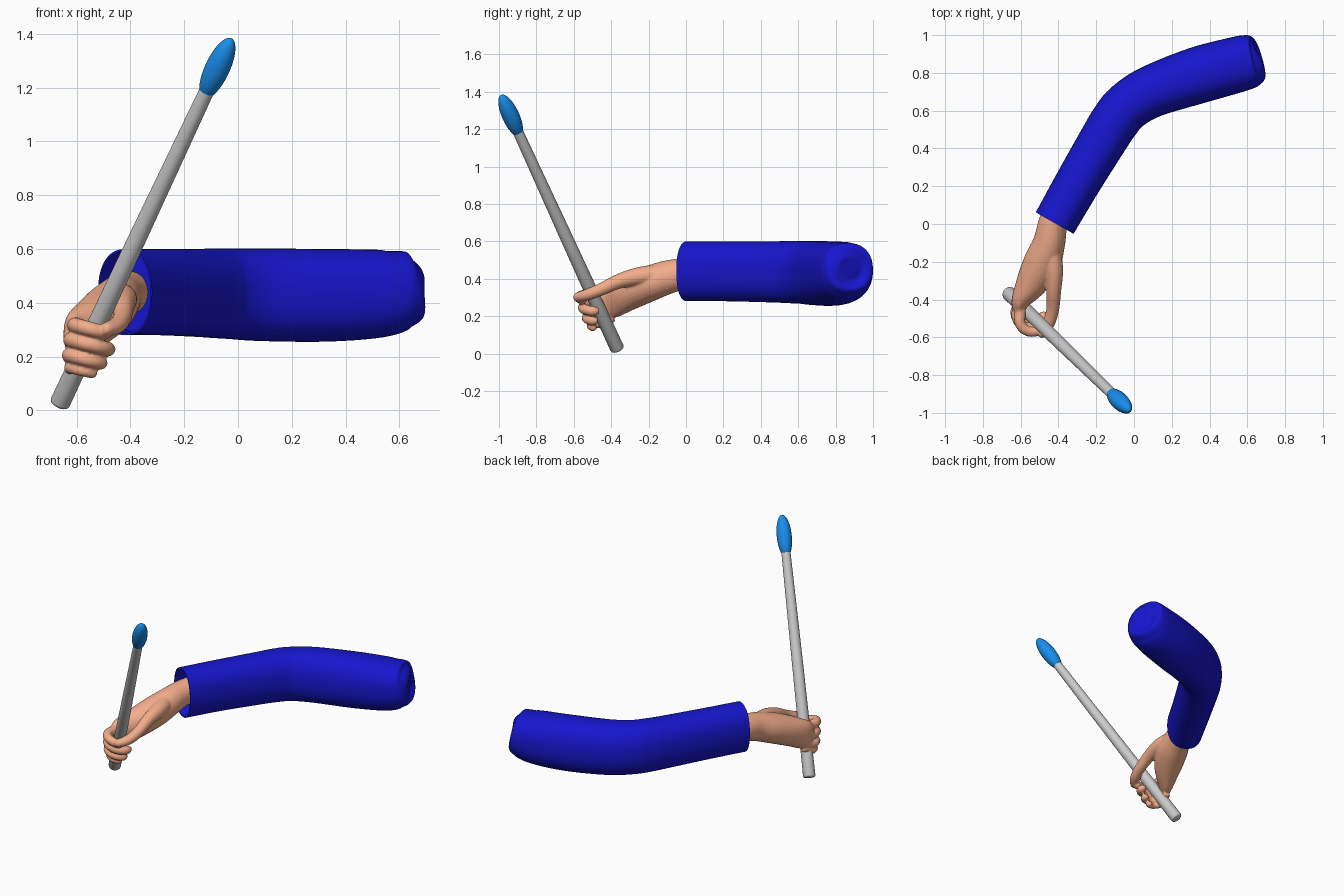
import bpy, math
from mathutils import Vector

if "Cube" in bpy.data.objects:
    bpy.data.objects.remove(bpy.data.objects["Cube"])


def material(name, rgb):
    m = bpy.data.materials.new(name)
    m.diffuse_color = (*rgb, 1)
    m.use_nodes = True
    m.node_tree.nodes["Principled BSDF"].inputs["Base Color"].default_value = m.diffuse_color
    return m


skin = material("skin", (0.9, 0.42, 0.26))
cloth = material("cloth", (0.008, 0.008, 0.62))
blue = material("tip_blue", (0.01, 0.27, 0.85))


def spline(rows, n=5):
    """Catmull-Rom interpolation of (x, y, z, half width, half height) rows."""
    v = [Vector(r) for r in rows]
    out = []
    for i in range(len(v) - 1):
        a, b, c, d = v[max(i - 1, 0)], v[i], v[i + 1], v[min(i + 2, len(v) - 1)]
        for k in range(n):
            t = k / n
            out.append(0.5 * (2 * b + (c - a) * t + (2 * a - 5 * b + 4 * c - d) * t * t
                              + (3 * b - a - 3 * c + d) * t ** 3))
    return out + [v[-1]]


def sweep(rows, verts, faces, seg=24, power=2.0):
    """Add a closed tube with an oval section along the rows."""
    pts = [Vector(r[:3]) for r in rows]
    base = len(verts)
    for i, r in enumerate(rows):
        t = (pts[min(i + 1, len(pts) - 1)] - pts[max(i - 1, 0)]).normalized()
        side = t.cross(Vector((0, 0, 1))).normalized()
        up = side.cross(t)
        for k in range(seg):
            a = 2 * math.pi * k / seg
            c, s = math.cos(a), math.sin(a)
            c = math.copysign(abs(c) ** (2 / power), c)
            s = math.copysign(abs(s) ** (2 / power), s)
            verts.append(pts[i] + side * c * r[3] + up * s * r[4])
    for i in range(len(rows) - 1):
        for k in range(seg):
            a, b = base + i * seg, base + (i + 1) * seg
            k2 = (k + 1) % seg
            faces.append((a + k, a + k2, b + k2, b + k))
    faces.append(tuple(base + k for k in reversed(range(seg))))
    last = base + (len(rows) - 1) * seg
    faces.append(tuple(last + k for k in range(seg)))


def make(name, verts, faces, mat=None):
    me = bpy.data.meshes.new(name)
    me.from_pydata(verts, [], faces)
    ob = bpy.data.objects.new(name, me)
    bpy.context.collection.objects.link(ob)
    if mat:
        me.materials.append(mat)
    bpy.ops.object.select_all(action='DESELECT')
    ob.select_set(True)
    bpy.context.view_layer.objects.active = ob
    bpy.ops.object.shade_smooth_by_angle(angle=math.radians(50))
    return ob


# Stick: slightly tapered rod with a softened lower end
A, B = Vector((-0.665, -0.365, 0.021)), Vector((-0.115, -0.9, 1.19))
axis = (B - A).normalized()
v, f = [], []
sweep([(*(A + axis * d), r, r) for d, r in
       ((0, 0.03), (0.004, 0.035), (0.012, 0.038), (0.7, 0.034), ((B - A).length, 0.028))], v, f, 32)
make("stick", v, f)

# Pointed oval tip
v, f = [], []
tip = []
for i in range(25):
    u = i / 24
    start = 0.22                       # part of the oval hidden in the rod
    a = math.pi * (start + (1 - start) * u)
    h = (math.cos(math.pi * start) - math.cos(a)) / (math.cos(math.pi * start) + 1)
    r = max(0.046 * math.sin(a), 0.0008)
    tip.append((*(B + axis * (0.235 * h - 0.005)), r, r))
sweep(tip, v, f, 32)
make("stick_tip", v, f, blue)

# Sleeve: bent oval tube, rounded shoulder end, recessed cuff opening
rows = [(-.42, .005, .44, .115, .16), (-.30, .215, .44, .12, .16), (-.16, .45, .437, .127, .163),
        (-.10, .545, .436, .13, .166), (-.035, .622, .434, .132, .168), (.09, .70, .43, .138, .172),
        (.33, .785, .428, .15, .172), (.53, .84, .435, .148, .163), (.61, .861, .45, .142, .145),
        (.645, .869, .455, .128, .132), (.66, .873, .458, .10, .10), (.665, .875, .458, .05, .05)]
v, f = [], []
sweep(spline(rows), v, f, 40, 2.3)
f.pop(-2)                              # open the cuff
base, seg = len(v), 40
centre = Vector(rows[0][:3])
inward = (Vector(rows[1][:3]) - centre).normalized()
for ring, (scale, depth) in enumerate(((0.95, 0.0), (0.92, 0.08))):
    for k in range(seg):
        v.append(centre + (v[k] - centre) * scale + inward * depth)
    prev, cur = (0 if ring == 0 else base), base + ring * seg
    for k in range(seg):
        k2 = (k + 1) % seg
        f.append((prev + k2, prev + k, cur + k, cur + k2))
f.append(tuple(base + seg + k for k in reversed(range(seg))))
make("sleeve", v, f, cloth)

# Hand: forearm and palm, thumb and four curled fingers, fused by a remesh
v, f = [], []
sweep(spline([(-.40, .09, .44, .075, .08), (-.43, 0, .43, .078, .083), (-.45, -.1, .408, .086, .09),
              (-.485, -.2, .372, .098, .095), (-.54, -.31, .325, .085, .095),
              (-.597, -.40, .28, .052, .092), (-.61, -.45, .265, .035, .078)]), v, f)
sweep(spline([(-.45, -.12, .42, .06, .06), (-.425, -.24, .415, .05, .05), (-.425, -.35, .39, .04, .04),
              (-.43, -.45, .345, .034, .034), (-.452, -.525, .315, .033, .031),
              (-.49, -.58, .302, .026, .025), (-.503, -.593, .30, .012, .012)]), v, f)
fingers = [((-.538, -.505, .30), .066, .030, 330), ((-.55, -.482, .245), .068, .030, 375),
           ((-.565, -.472, .19), .060, .028, 360), ((-.575, -.463, .148), .046, .024, 335)]
for (cx, cy, cz), ring, thick, end in fingers:
    path = [(-.60, -.39, cz * 0.8 + 0.075, thick, thick)]
    for i in range(10):
        a = math.radians(165 + (end - 165) * i / 9)
        bulge = 1 + 0.12 * abs(math.cos(2 * a))          # squarer bend at the joints
        dx, dy = ring * math.cos(a) * 1.03, ring * math.sin(a)
        r = thick * (1.04 - 0.016 * i) * (0.55 if i == 9 else 0.95 + 0.07 * (bulge - 1))
        path.append((cx + dx, cy + dy, cz - 0.25 * dx, r, r))
    sweep(spline(path, 3), v, f, 16)
hand = make("hand", v, f, skin)
remesh = hand.modifiers.new("fuse", 'REMESH')
remesh.mode = 'VOXEL'
remesh.voxel_size = 0.006
remesh.use_smooth_shade = True
smooth = hand.modifiers.new("soften", 'SMOOTH')
smooth.factor = 0.5
smooth.iterations = 5
# keep the fuse and soften steps after the shading modifier
